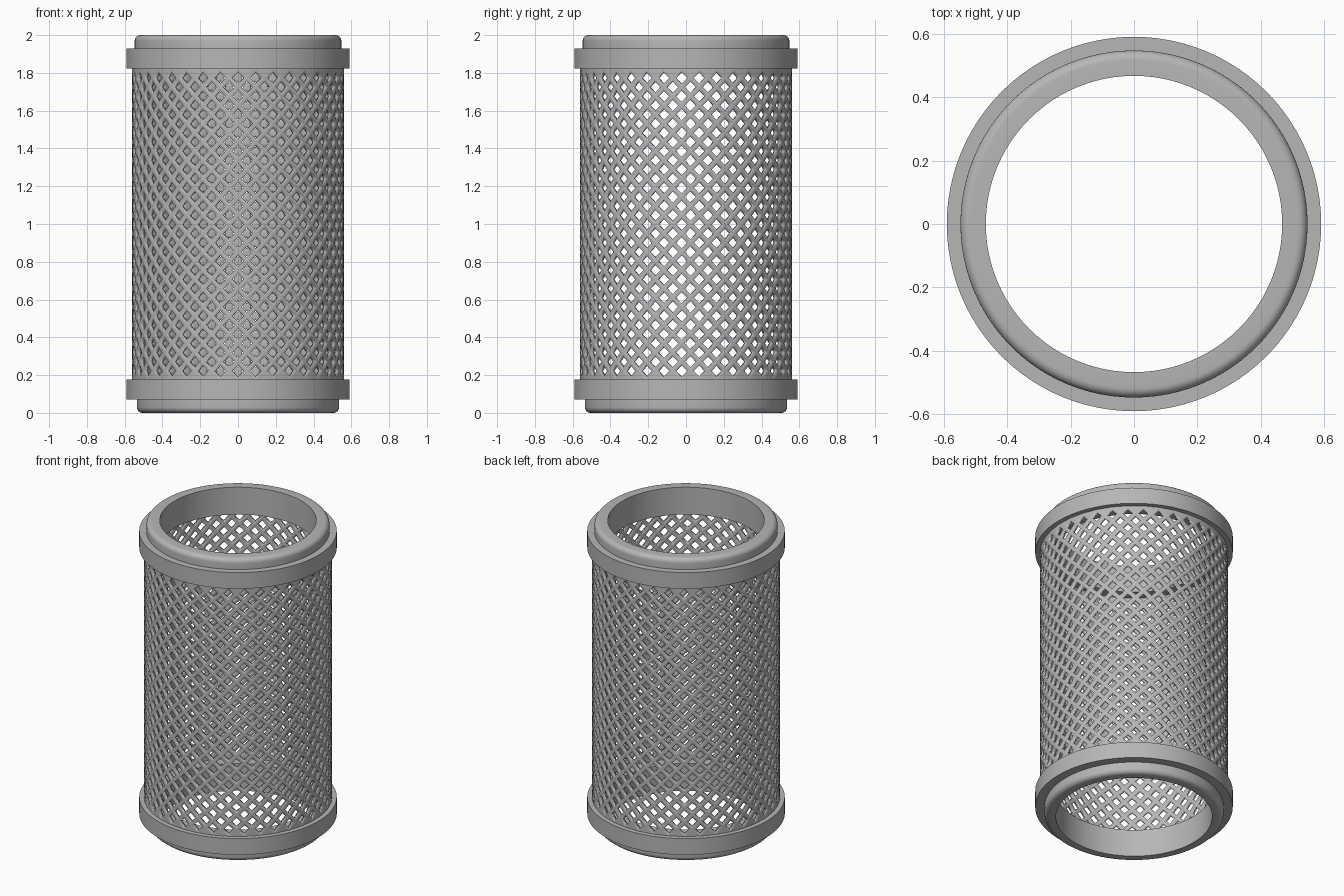
import bpy, bmesh, math

cube = bpy.data.objects.get("Cube")
if cube:
    bpy.data.objects.remove(cube, do_unlink=True)

grey = bpy.data.materials.new("plain grey")
grey.use_nodes = True
colour = (0.47, 0.47, 0.47, 1)
grey.diffuse_color = colour
grey.node_tree.nodes["Principled BSDF"].inputs["Base Color"].default_value = colour


def add_object(name, bm):
    mesh = bpy.data.meshes.new(name)
    bm.to_mesh(mesh)
    bm.free()
    mesh.materials.append(grey)
    obj = bpy.data.objects.new(name, mesh)
    bpy.context.collection.objects.link(obj)
    bpy.ops.object.select_all(action="DESELECT")
    bpy.context.view_layer.objects.active = obj
    obj.select_set(True)
    bpy.ops.object.shade_smooth_by_angle(angle=math.radians(30))
    return obj


def lathe(name, profile, segments=96):
    """Revolve a closed (radius, height) outline around the z axis."""
    bm = bmesh.new()
    rings = []
    for s in range(segments):
        a = math.tau * s / segments
        rings.append([bm.verts.new((r * math.cos(a), r * math.sin(a), z)) for r, z in profile])
    for s in range(segments):
        near, far = rings[s], rings[(s + 1) % segments]
        for k in range(len(profile)):
            m = (k + 1) % len(profile)
            bm.faces.new((near[k], far[k], far[m], near[m]))
    bmesh.ops.recalc_face_normals(bm, faces=bm.faces)
    return add_object(name, bm)


def end_ring(name, lip_radius, flip):
    """Collar with a rounded lip; flip maps the height measured from the open end."""
    fillet = 0.03
    outline = [(0.467, 0.18), (0.467, 0)]
    for k in range(7):
        a = math.pi / 2 * k / 6
        outline.append((lip_radius - fillet + fillet * math.sin(a), fillet - fillet * math.cos(a)))
    outline += [(lip_radius, 0.07), (0.59, 0.07), (0.59, 0.177)]
    return lathe(name, [(r, flip(z)) for r, z in outline])


end_ring("top_collar", 0.547, lambda z: 2 - z)
end_ring("bottom_collar", 0.535, lambda z: z)

# Perforated tube: staggered diamond cells, each a frame around a diamond hole
COLUMNS, ROWS = 37, 33
RADIUS, Z_LOW, Z_HIGH, HOLE = 0.562, 0.222, 1.773, 0.62
row_step = (Z_HIGH - Z_LOW) / (ROWS - 1)
bm = bmesh.new()


def diamond(i, j, size):
    verts = []
    for di, dj in ((1, 0), (0, 1), (-1, 0), (0, -1)):
        a = -math.pi / 2 + math.pi * (i + di * size) / COLUMNS
        z = Z_LOW + (j + dj * size) * row_step
        verts.append(bm.verts.new((RADIUS * math.cos(a), RADIUS * math.sin(a), z)))
    return verts


for j in range(-2, ROWS + 2):
    for i in range(j % 2, 2 * COLUMNS, 2):
        outer = diamond(i, j, 1)
        if 0 <= j < ROWS:
            inner = diamond(i, j, HOLE)
            for k in range(4):
                m = (k + 1) % 4
                bm.faces.new((outer[k], outer[m], inner[m], inner[k]))
        else:
            # Solid rows tucked into the collars
            bm.faces.new(outer)
bmesh.ops.remove_doubles(bm, verts=bm.verts, dist=0.0005)
tube = add_object("perforated_tube", bm)
wall = tube.modifiers.new("wall", "SOLIDIFY")
wall.thickness = 0.02
wall.offset = -1
